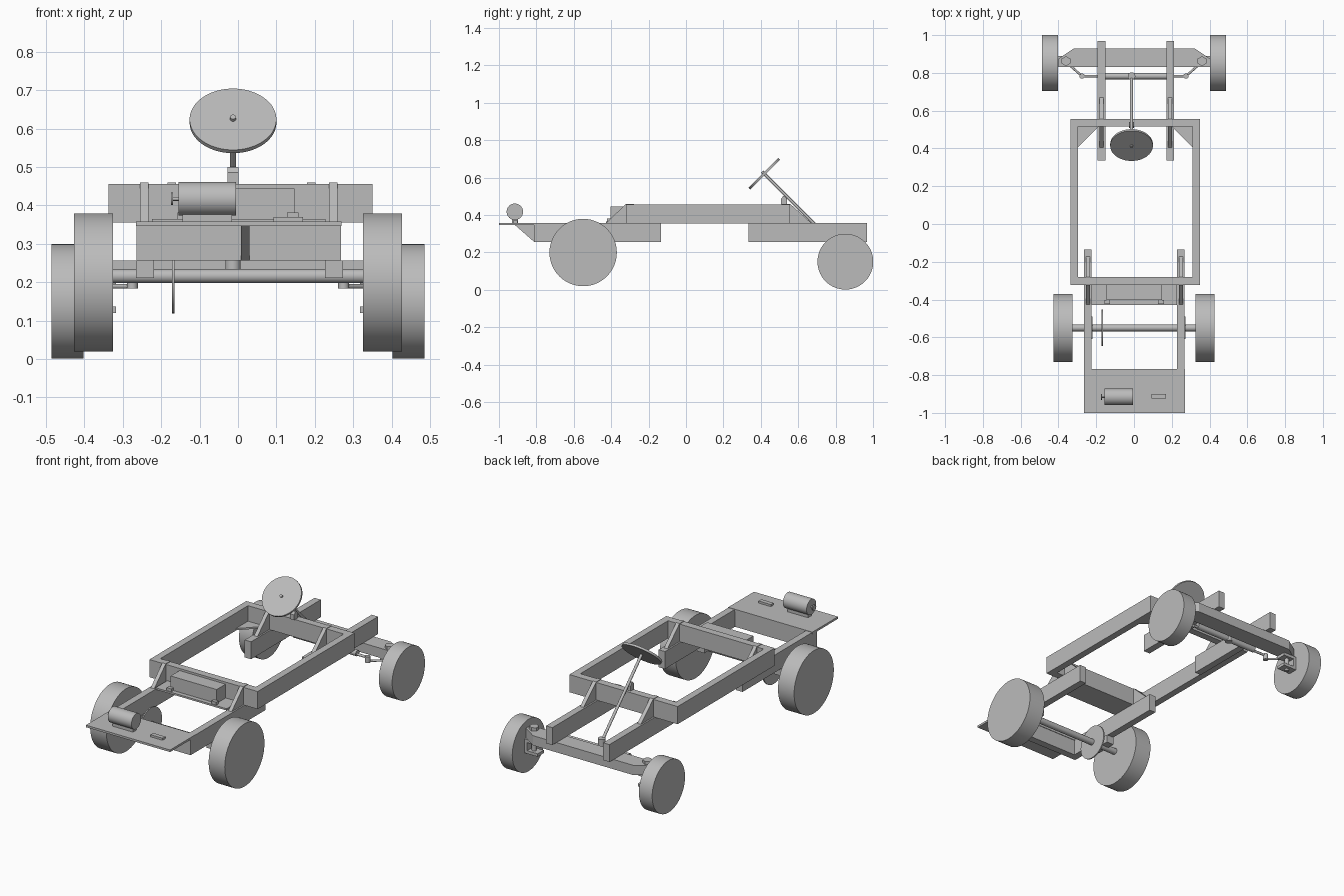
import bpy, bmesh
from math import radians
from mathutils import Vector

if "Cube" in bpy.data.objects:
    bpy.data.objects.remove(bpy.data.objects["Cube"], do_unlink=True)

GREY = (0.5, 0.5, 0.5, 1)
grey = bpy.data.materials.new("plain grey")
grey.use_nodes = True
grey.diffuse_color = GREY
grey.node_tree.nodes["Principled BSDF"].inputs["Base Color"].default_value = GREY


def finish(name, bm):
    bmesh.ops.recalc_face_normals(bm, faces=bm.faces)
    mesh = bpy.data.meshes.new(name)
    bm.to_mesh(mesh)
    bm.free()
    mesh.materials.append(grey)
    obj = bpy.data.objects.new(name, mesh)
    bpy.context.collection.objects.link(obj)
    return obj


def prism(name, points, axis, low, high):
    """Extrude a flat outline along x (outline in y, z) or z (outline in x, y)."""
    bm = bmesh.new()
    place = (lambda a, b: (low, a, b)) if axis == "x" else (lambda a, b: (a, b, low))
    face = bm.faces.new([bm.verts.new(place(a, b)) for a, b in points])
    out = bmesh.ops.extrude_face_region(bm, geom=[face])
    moved = [v for v in out["geom"] if isinstance(v, bmesh.types.BMVert)]
    step = Vector((high - low, 0, 0) if axis == "x" else (0, 0, high - low))
    bmesh.ops.translate(bm, verts=moved, vec=step)
    return finish(name, bm)


def box(name, x, y, z):
    outline = [(x[0], y[0]), (x[1], y[0]), (x[1], y[1]), (x[0], y[1])]
    return prism(name, outline, "z", *z)


def rod(name, start, end, radius, sides=32):
    start, end = Vector(start), Vector(end)
    way = end - start
    bm = bmesh.new()
    bmesh.ops.create_cone(bm, cap_ends=True, segments=sides, radius1=radius,
                          radius2=radius, depth=way.length)
    bm.transform(way.to_track_quat("Z", "Y").to_matrix().to_4x4())
    bmesh.ops.translate(bm, verts=bm.verts, vec=(start + end) / 2)
    obj = finish(name, bm)
    bpy.ops.object.select_all(action="DESELECT")
    obj.select_set(True)
    bpy.context.view_layer.objects.active = obj
    if sides > 8:
        bpy.ops.object.shade_smooth_by_angle(angle=radians(30))
    return obj


# Raised middle frame
FRAME_Z = (0.355, 0.456)
for side, x in (("right", (-0.337, -0.297)), ("left", (0.31, 0.35))):
    box(f"frame_side_{side}", x, (-0.322, 0.557), FRAME_Z)
for end, y in (("motor_end", (-0.322, -0.28)), ("steering_end", (0.515, 0.557))):
    box(f"frame_cross_{end}", (-0.297, 0.31), y, FRAME_Z)
for side, x, s in (("right", -0.297, 1), ("left", 0.31, -1)):
    prism(f"corner_plate_{side}", [(x, 0.515), (x + s * 0.11, 0.515), (x, 0.405)],
          "z", 0.357, 0.367)

# Lower rails with upright gussets
RAIL_Z = (0.256, 0.356)
for side, front_x, rear_x in (("right", -0.172, -0.244), ("left", 0.191, 0.248)):
    box(f"steering_rail_{side}", (front_x - 0.02, front_x + 0.02), (0.335, 0.968), RAIL_Z)
    box(f"motor_rail_{side}", (rear_x - 0.02, rear_x + 0.02), (-0.812, -0.135), RAIL_Z)
    for end, x, y in (("steering", front_x, (0.405, 0.515, 0.557, 0.672)),
                      ("motor", rear_x, (-0.428, -0.322, -0.28, -0.17))):
        prism(f"{end}_gusset_{side}",
              [(y[0], 0.355), (y[1], 0.459), (y[2], 0.459), (y[3], 0.355)],
              "x", x - 0.011, x + 0.011)
    box(f"axle_bearing_{side}", (rear_x - 0.021, rear_x + 0.025), (-0.61, -0.49), (0.211, 0.256))

# Motor deck
box("deck_cross_beam", (-0.264, 0.268), (-0.812, -0.77), RAIL_Z)
box("deck_plate", (-0.265, 0.269), (-1.0, -0.767), (0.346, 0.358))
prism("deck_brace", [(-0.915, 0.346), (-0.812, 0.346), (-0.812, 0.256)], "x", 0.008, 0.03)
rod("motor_body", (-0.155, -0.915, 0.417), (-0.005, -0.915, 0.417), 0.044, 48)
box("motor_foot", (-0.145, -0.015), (-0.931, -0.899), (0.357, 0.38))
rod("motor_shaft", (-0.17, -0.915, 0.417), (-0.15, -0.915, 0.417), 0.005)
rod("motor_sprocket", (-0.175, -0.915, 0.417), (-0.169, -0.915, 0.417), 0.016)
box("deck_switch", (0.092, 0.169), (-0.925, -0.9), (0.357, 0.37))

# Battery tray
box("battery_tray", (-0.224, 0.228), (-0.428, -0.322), (0.355, 0.365))
box("battery", (-0.146, 0.147), (-0.403, -0.322), (0.365, 0.444))
for side, x in (("right", -0.142), ("left", 0.143)):
    box(f"battery_clip_{side}", (x - 0.015, x + 0.015), (-0.423, -0.403), (0.365, 0.382))

# Drive axle and large wheels
AXLE_Y, AXLE_Z = -0.55, 0.216
rod("drive_axle", (-0.33, AXLE_Y, AXLE_Z), (0.33, AXLE_Y, AXLE_Z), 0.018)
rod("axle_sprocket", (-0.172, AXLE_Y, AXLE_Z), (-0.165, AXLE_Y, AXLE_Z), 0.097, 48)

# Steering axle beam
prism("steering_beam", [(-0.4, 0.832), (0.402, 0.832), (0.402, 0.875), (0.32, 0.93),
                        (-0.318, 0.93), (-0.4, 0.875)], "z", 0.2, 0.256)

# Wheels, kingpins and steering links on both sides
RACK_Y, RACK_Z = 0.783, 0.21
for side, s in (("right", -1), ("left", 1)):
    rod(f"large_wheel_{side}", (s * 0.325, AXLE_Y, 0.199), (s * 0.427, AXLE_Y, 0.199), 0.18, 96)
    rod(f"small_wheel_{side}", (s * 0.402, 0.852, 0.15), (s * 0.486, 0.852, 0.15), 0.149, 96)
    rod(f"kingpin_{side}", (s * 0.36, 0.862, 0.11), (s * 0.36, 0.862, 0.265), 0.013)
    rod(f"kingpin_head_{side}", (s * 0.36, 0.862, 0.256), (s * 0.36, 0.862, 0.275), 0.026, 6)
    for level, z in (("lower", 0.12), ("upper", 0.183)):
        box(f"knuckle_{level}_{side}", sorted((s * 0.318, s * 0.39)), (0.835, 0.89), (z, z + 0.017))
    box(f"knuckle_back_{side}", sorted((s * 0.385, s * 0.404)), (0.835, 0.89), (0.12, 0.2))
    rod(f"steering_arm_{side}", (s * 0.34, 0.84, 0.189), (s * 0.275, RACK_Y, 0.189), 0.006)
    rod(f"link_joint_{side}", (s * 0.275, RACK_Y, 0.183), (s * 0.275, RACK_Y, 0.218), 0.014)
    rod(f"tie_rod_{side}", (s * 0.19, RACK_Y, RACK_Z), (s * 0.275, RACK_Y, RACK_Z), 0.007)
rod("steering_rack", (-0.19, RACK_Y, 0.217), (0.21, RACK_Y, 0.217), 0.017)

# Steering column, tilted at 45 degrees
COLUMN_X = -0.013
hub = Vector((COLUMN_X, 0.418, 0.62))
slope = Vector((0, -1, 1)).normalized()
rod("pinion_housing", (COLUMN_X, RACK_Y, 0.2), (COLUMN_X, RACK_Y, 0.275), 0.02)
rod("steering_column", hub - slope * 0.515, hub + slope * 0.015, 0.008)
rod("steering_wheel", hub - slope * 0.006, hub + slope * 0.006, 0.113, 64)
prism("column_support", [(0.508, 0.455), (0.541, 0.455), (0.541, 0.485), (0.53, 0.5),
                         (0.519, 0.5), (0.508, 0.485)], "x", COLUMN_X - 0.014, COLUMN_X + 0.014)
